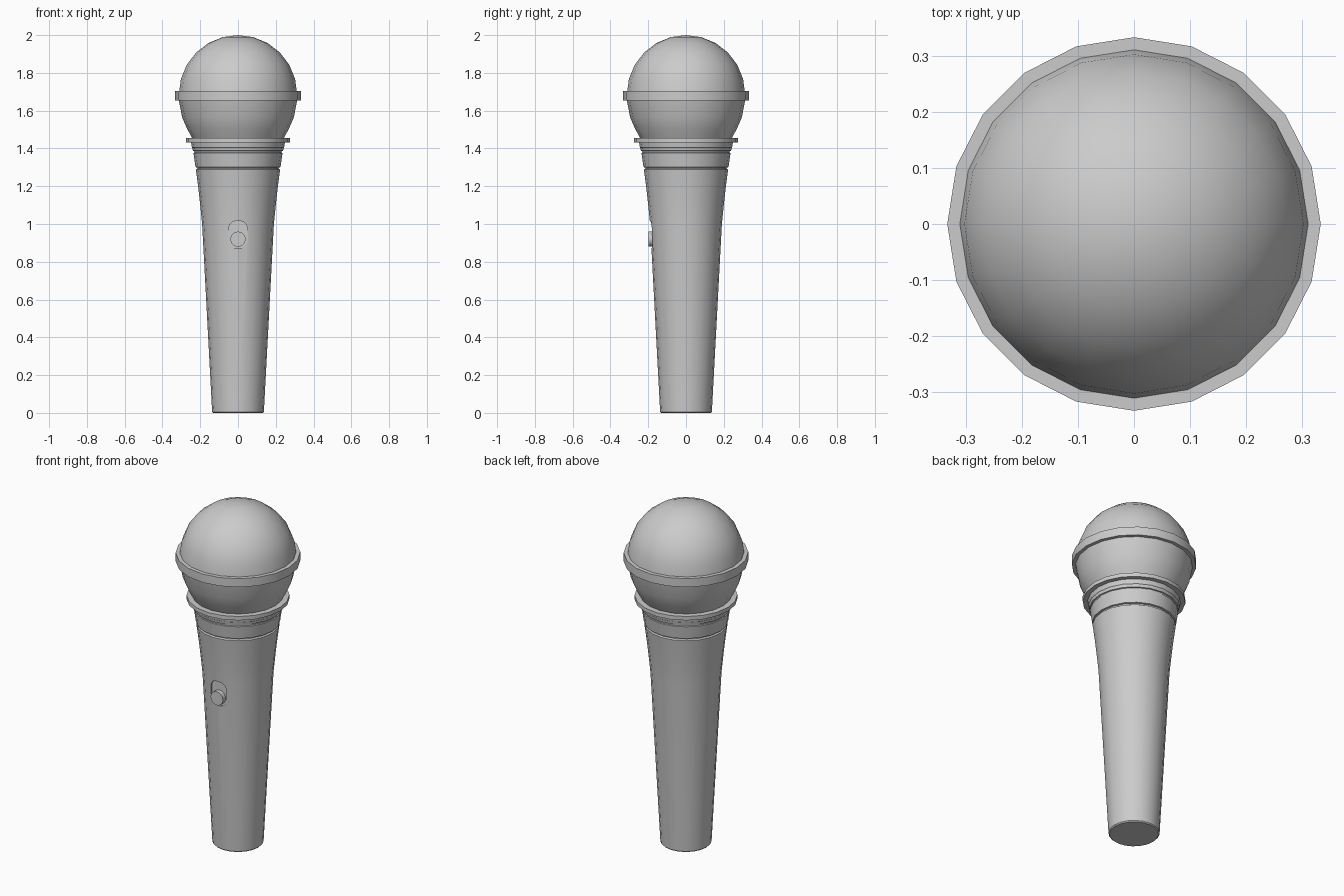
import bpy, bmesh, math

if "Cube" in bpy.data.objects:
    bpy.data.objects.remove(bpy.data.objects["Cube"])

SIDES = 20


def finish(name, bm, angle=30):
    bmesh.ops.recalc_face_normals(bm, faces=bm.faces)
    mesh = bpy.data.meshes.new(name)
    bm.to_mesh(mesh)
    bm.free()
    ob = bpy.data.objects.new(name, mesh)
    bpy.context.collection.objects.link(ob)
    smooth(ob, angle)
    return ob


def smooth(ob, angle=30):
    bpy.ops.object.select_all(action='DESELECT')
    ob.select_set(True)
    bpy.context.view_layer.objects.active = ob
    bpy.ops.object.shade_smooth_by_angle(angle=math.radians(angle))


def lathe(name, profile):
    """Closed solid turned around z from (radius, height) points, bottom to top."""
    bm = bmesh.new()
    rings = []
    for r, z in profile:
        if r == 0:
            rings.append([bm.verts.new((0, 0, z))] * SIDES)
        else:
            rings.append([bm.verts.new((r * math.cos(math.tau * i / SIDES),
                                        r * math.sin(math.tau * i / SIDES), z))
                          for i in range(SIDES)])
    for a, b in zip(rings, rings[1:]):
        for i in range(SIDES):
            j = (i + 1) % SIDES
            bm.faces.new(list(dict.fromkeys((a[i], a[j], b[j], b[i]))))
    for ring in (rings[0], rings[-1]):
        if ring[0] is not ring[1]:
            bm.faces.new(ring)
    return finish(name, bm)


def prism(name, outline, y0, y1):
    """Extrude an (x, z) outline along y."""
    bm = bmesh.new()
    a = [bm.verts.new((x, y0, z)) for x, z in outline]
    b = [bm.verts.new((x, y1, z)) for x, z in outline]
    bm.faces.new(a)
    bm.faces.new(b)
    for i in range(len(a)):
        j = (i + 1) % len(a)
        bm.faces.new((a[i], a[j], b[j], b[i]))
    return finish(name, bm)


def rounded(w, h, r, cz, n=6):
    """Rounded rectangle outline of half sizes w, h."""
    pts = []
    for k, (sx, sz) in enumerate(((1, 1), (-1, 1), (-1, -1), (1, -1))):
        for i in range(n + 1):
            t = math.pi / 2 * (k + i / n)
            pts.append((sx * (w - r) + r * math.cos(t),
                        cz + sz * (h - r) + r * math.sin(t)))
    return pts


# Tapered handle, flaring toward the collar
handle = lathe("handle", [(0.131, 0), (0.137, 0.006), (0.19, 1.0), (0.2, 1.1),
                          (0.21, 1.19), (0.223, 1.288), (0.215, 1.293)])

# Switch recess cut into the front of the handle
cutter = prism("switch_cutter", rounded(0.05, 0.072, 0.042, 0.944), -0.3, -0.172)
cutter.hide_render = True
mod = handle.modifiers.new("recess", 'BOOLEAN')
mod.object = cutter
mod.operation = 'DIFFERENCE'
mod.solver = 'EXACT'
bpy.context.view_layer.objects.active = handle
bpy.ops.object.modifier_apply(modifier=mod.name)
bpy.data.objects.remove(cutter)
smooth(handle)

# Round sliding button
button = [(0.04 * math.cos(math.tau * i / 20), 0.92 + 0.04 * math.sin(math.tau * i / 20))
          for i in range(20)]
prism("switch_button", button, -0.198, -0.165)

# Stepped collar and its flange
lathe("collar", [(0.215, 1.292), (0.215, 1.299), (0.225, 1.301), (0.236, 1.376),
                 (0.231, 1.378), (0.232, 1.386), (0.239, 1.388), (0.242, 1.403),
                 (0.244, 1.405), (0.249, 1.435)])
lathe("collar_flange", [(0.275, 1.432), (0.275, 1.455)])

# Lower basket, equator band and domed grille
lathe("lower_basket", [(0.24, 1.45), (0.27, 1.505), (0.296, 1.565), (0.314, 1.66)])
lathe("grille_band", [(0.333, 1.655), (0.333, 1.705)])
dome = [(0.313 * math.cos(math.radians(a)), 1.687 + 0.313 * math.sin(math.radians(a)))
        for a in range(0, 90, 15)]
lathe("grille_dome", dome + [(0, 2.0)])
